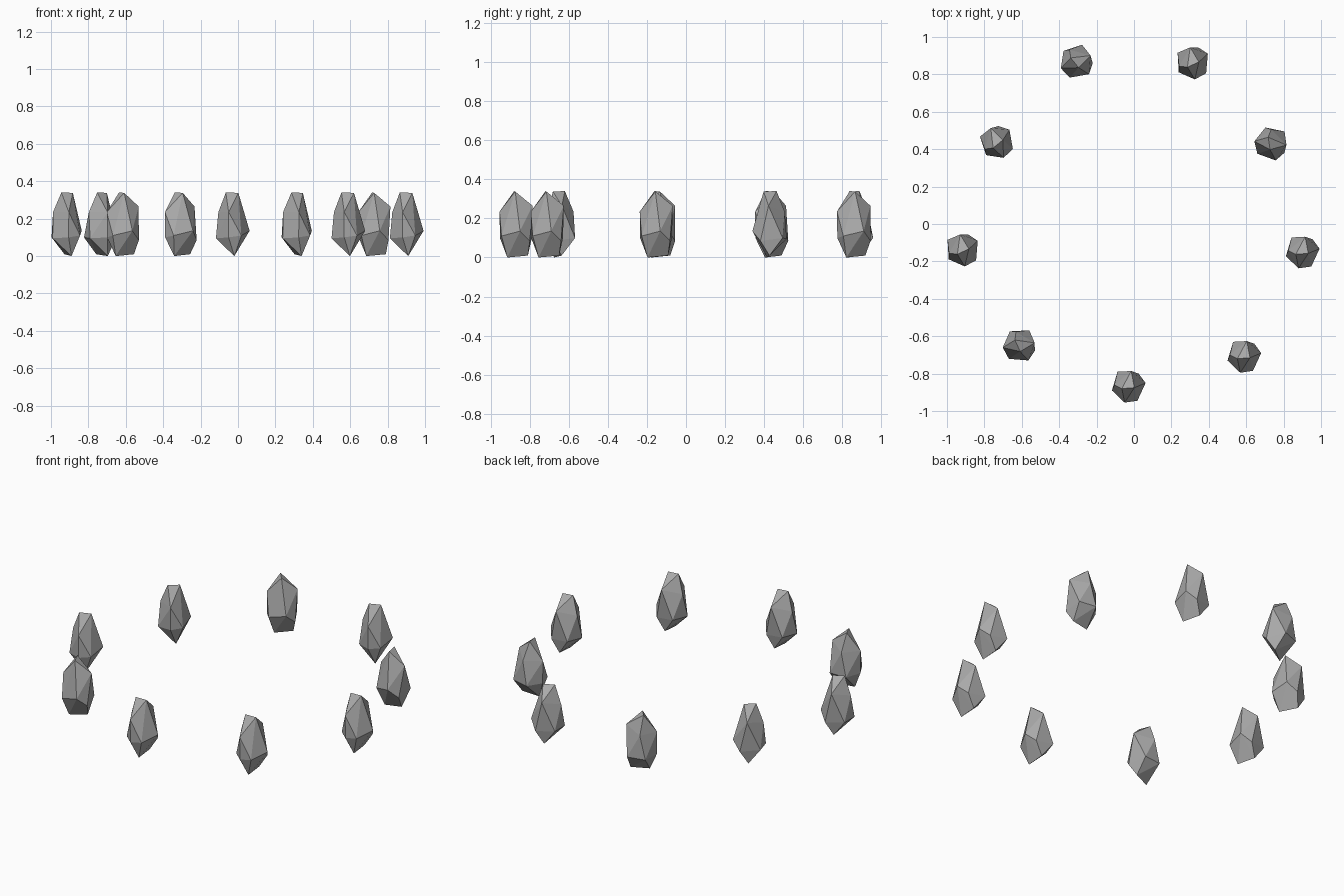
import bpy, bmesh, math
from mathutils import Vector, Matrix

cube = bpy.data.objects.get("Cube")
if cube:
    bpy.data.objects.remove(cube, do_unlink=True)

# one plain stone grey
stone = bpy.data.materials.new("stone_grey")
stone.use_nodes = True
GREY = (0.40, 0.40, 0.40, 1)
stone.diffuse_color = GREY
stone.node_tree.nodes["Principled BSDF"].inputs["Base Color"].default_value = GREY

# corners of one upright faceted stone: top ridge, shoulders, waist, keel
CORNERS = [
    (-.035, -.01, .340), (.032, -.005, .338),
    (.015, .084, .265), (-.075, .01, .235), (-.02, -.085, .235),
    (.092, .02, .135), (-.088, -.02, .095), (-.058, .08, .10),
    (-.02, -.083, .10), (.048, -.075, .11), (.055, .07, .085),
    (.01, -.045, 0), (.008, .06, .01),
]

# convex hull of the corners gives the faceted stone mesh
bm = bmesh.new()
for c in CORNERS:
    bm.verts.new(c)
bmesh.ops.convex_hull(bm, input=bm.verts[:])
bmesh.ops.recalc_face_normals(bm, faces=bm.faces[:])
mesh = bpy.data.meshes.new("standing_stone")
bm.to_mesh(mesh)
bm.free()
mesh.materials.append(stone)

# ring of stones: x, y, turn in degrees
RING = [
    (-.03, -.87, 0), (.588, -.71, 0), (.90, -.152, 0),
    (.73, .43, -85), (.315, .86, 20), (-.31, .865, -55),
    (-.73, .435, 35), (-.915, -.14, 20), (-.615, -.65, -70),
]
for i, (x, y, turn) in enumerate(RING, 1):
    ob = bpy.data.objects.new(f"standing_stone_{i}", mesh)
    ob.location = (x, y, 0)
    ob.rotation_euler.z = math.radians(turn)
    bpy.context.collection.objects.link(ob)
